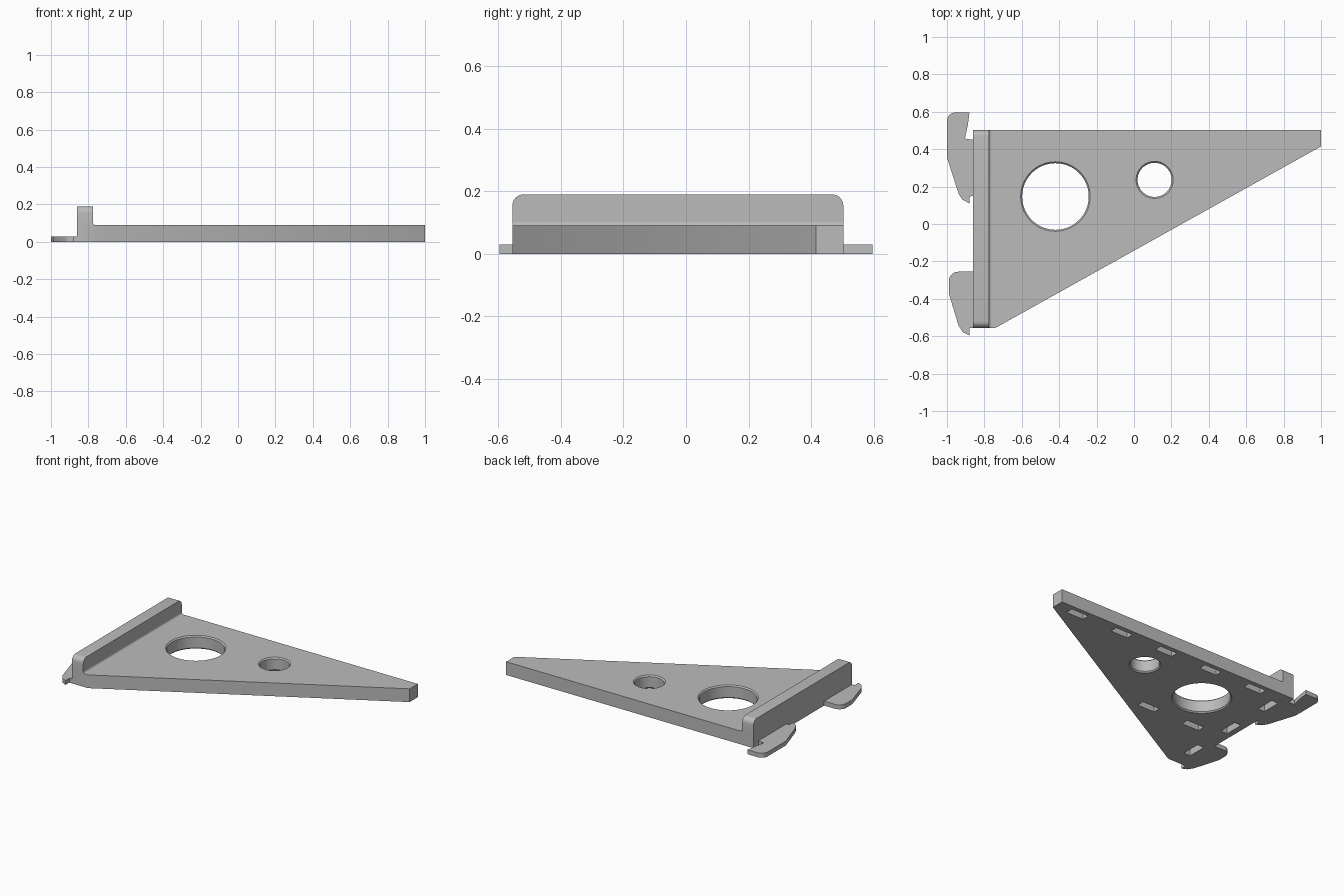
import bpy, bmesh, math
from mathutils import Vector

cube = bpy.data.objects.get("Cube")
if cube:
    bpy.data.objects.remove(cube)

grey = bpy.data.materials.new("light grey")
grey.use_nodes = True
colour = (0.5, 0.5, 0.5, 1)
grey.diffuse_color = colour
grey.node_tree.nodes["Principled BSDF"].inputs["Base Color"].default_value = colour

THICK, HEIGHT = 0.09, 0.19
FRONT, BACK = -0.555, 0.503
LEFT = -0.86


def finish(bm, name):
    bmesh.ops.recalc_face_normals(bm, faces=bm.faces)
    mesh = bpy.data.meshes.new(name)
    bm.to_mesh(mesh)
    bm.free()
    mesh.materials.append(grey)
    obj = bpy.data.objects.new(name, mesh)
    bpy.context.collection.objects.link(obj)
    return obj


def add_prism(bm, points, direction):
    """Extrude a closed outline of 3D points along a direction."""
    face = bm.faces.new([bm.verts.new(p) for p in points])
    extruded = bmesh.ops.extrude_face_region(bm, geom=[face])["geom"]
    verts = [v for v in extruded if isinstance(v, bmesh.types.BMVert)]
    bmesh.ops.translate(bm, vec=Vector(direction), verts=verts)


def prism(name, points, direction):
    bm = bmesh.new()
    add_prism(bm, points, direction)
    return finish(bm, name)


def arc(cx, cy, r, start, end, steps=6):
    angles = [math.radians(start + (end - start) * i / steps) for i in range(steps + 1)]
    return [(cx + r * math.cos(a), cy + r * math.sin(a)) for a in angles]


def smooth(obj):
    bpy.ops.object.select_all(action="DESELECT")
    obj.select_set(True)
    bpy.context.view_layer.objects.active = obj
    bpy.ops.object.shade_smooth_by_angle(angle=math.radians(30))


def cut(target, cutter):
    mod = target.modifiers.new("cut", "BOOLEAN")
    mod.operation, mod.solver, mod.object = "DIFFERENCE", "EXACT", cutter
    bpy.context.view_layer.objects.active = target
    bpy.ops.object.modifier_apply(modifier=mod.name)
    bpy.data.objects.remove(cutter)


# Tapered plate
outline = [(LEFT, FRONT), (-0.74, FRONT), (1, 0.415), (1, BACK), (LEFT, BACK)]
plate = prism("bracket_plate", [(x, y, 0) for x, y in outline], (0, 0, THICK))


# Round holes with chamfered rims
def hole_cutter(x, y, r, rim=0.008, sides=64):
    bm = bmesh.new()
    levels = [(-rim, r + 2 * rim), (rim, r), (THICK - rim, r), (THICK + rim, r + 2 * rim)]
    rings = [[bm.verts.new((px, py, z)) for px, py in arc(x, y, rad, 0, 360, sides)[:-1]]
             for z, rad in levels]
    for low, high in zip(rings, rings[1:]):
        for i in range(sides):
            j = (i + 1) % sides
            bm.faces.new((low[i], low[j], high[j], high[i]))
    bm.faces.new(rings[0])
    bm.faces.new(rings[-1])
    return finish(bm, "hole_cutter")


cut(plate, hole_cutter(-0.42, 0.147, 0.178))
cut(plate, hole_cutter(0.11, 0.236, 0.091))

# Blind slots in the underside
slots = [(0.83 - 0.356 * i, 0.447, 0.13, 0.05) for i in range(5)]
slots += [(x, -0.145, 0.13, 0.05) for x in (-0.238, -0.594)]
slots += [(-0.795, y, 0.05, 0.13) for y in (0.335, -0.02, -0.375)]
bm = bmesh.new()
for x, y, w, d in slots:
    corners = [(x + sx * w / 2, y + sy * d / 2, -0.02)
               for sx, sy in ((-1, -1), (1, -1), (1, 1), (-1, 1))]
    add_prism(bm, corners, (0, 0, 0.08))
cut(plate, finish(bm, "slot_cutter"))
smooth(plate)

# Upright flange with rounded upper corners
r = 0.035
side = [(FRONT, THICK), (BACK, THICK)]
side += arc(BACK - r, HEIGHT - r, r, 0, 90) + arc(FRONT + r, HEIGHT - r, r, 90, 180)
flange = prism("upright_flange", [(LEFT, y, z) for y, z in side], (0.085, 0, 0))
smooth(flange)

# Small fillet where the flange meets the plate
f = 0.012
inner = LEFT + 0.085
curve = [(inner, THICK)] + arc(inner + f, THICK + f, f, 180, 270, 4)
fillet = prism("flange_fillet", [(x, FRONT, z) for x, z in curve], (0, BACK - FRONT, 0))
smooth(fillet)

# Thin locking hooks on the left edge
back_hook = [(LEFT, 0.152), (-0.88, 0.146), (-0.88, 0.11), (-0.917, 0.13), (-0.938, 0.162),
             (-1, 0.356)] + arc(-0.955, 0.551, 0.045, 180, 90)
back_hook += [(-0.88, 0.596), (-0.888, 0.532), (-0.904, 0.457), (-0.875, 0.452), (LEFT, 0.452)]
front_hook = [(LEFT, FRONT), (-0.88, FRONT), (-0.88, -0.596), (-0.915, -0.579), (-0.938, -0.543),
              (-0.99, -0.372)] + arc(-0.94, -0.305, 0.05, 180, 90) + [(LEFT, -0.255)]
for name, points in (("back_hook", back_hook), ("front_hook", front_hook)):
    smooth(prism(name, [(x, y, 0) for x, y in points], (0, 0, 0.03)))
